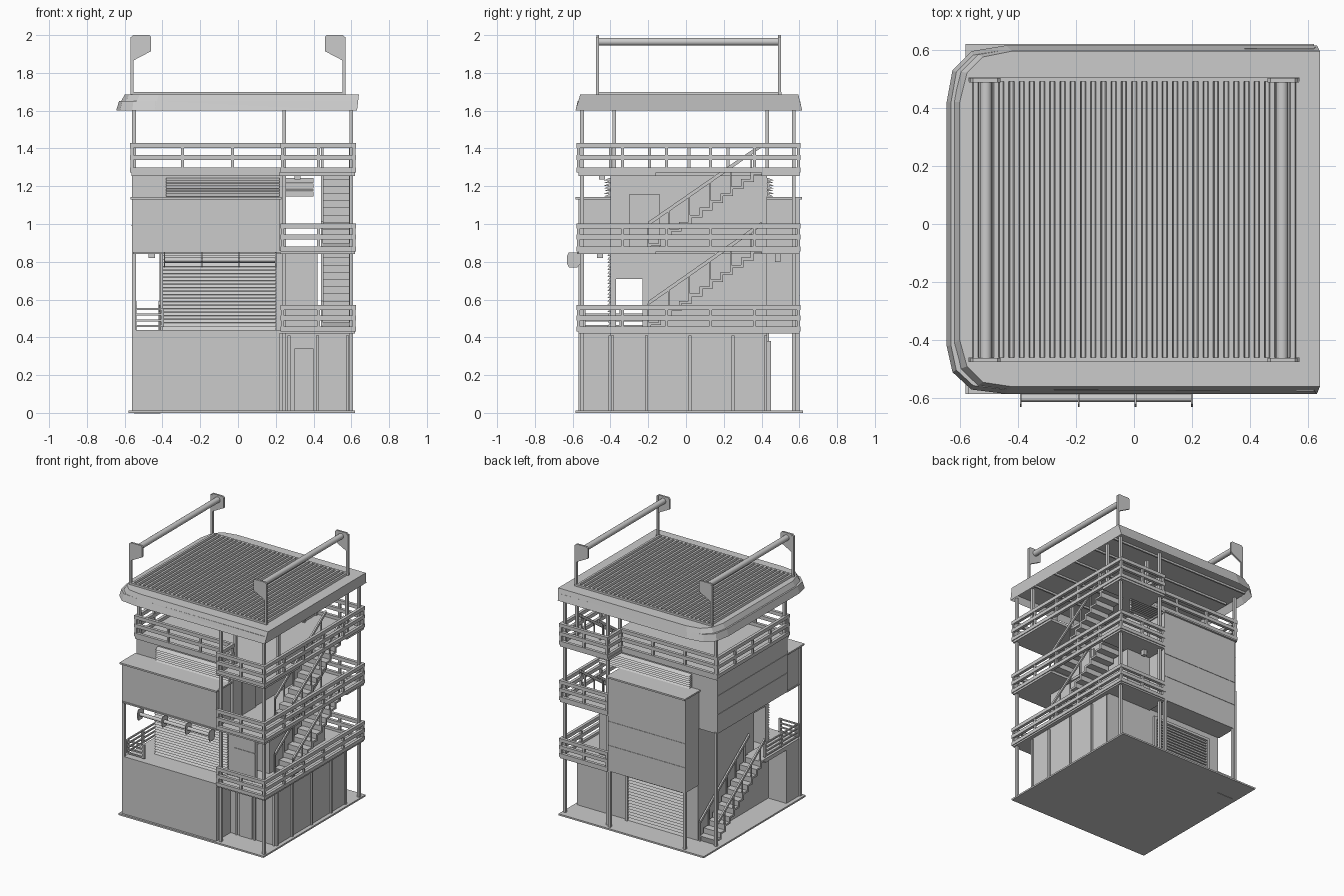
import bpy, bmesh, math
from mathutils import Vector

if "Cube" in bpy.data.objects:
    bpy.data.objects.remove(bpy.data.objects["Cube"])


def finish(name, bm):
    bmesh.ops.recalc_face_normals(bm, faces=bm.faces)
    me = bpy.data.meshes.new(name)
    bm.to_mesh(me)
    bm.free()
    ob = bpy.data.objects.new(name, me)
    bpy.context.collection.objects.link(ob)
    return ob


def add_prism(bm, pts, axis, a, b):
    """Extrude a 2D outline along an axis from a to b."""
    def place(p, t):
        q = list(p)
        q.insert(axis, t)
        return q
    lo = [bm.verts.new(place(p, a)) for p in pts]
    hi = [bm.verts.new(place(p, b)) for p in pts]
    n = len(pts)
    bm.faces.new(lo)
    bm.faces.new(hi)
    for i in range(n):
        bm.faces.new((lo[i], lo[(i + 1) % n], hi[(i + 1) % n], hi[i]))


def add_box(bm, x0, x1, y0, y1, z0, z1):
    add_prism(bm, [(x0, y0), (x1, y0), (x1, y1), (x0, y1)], 2, z0, z1)


def boxes(name, items):
    bm = bmesh.new()
    for it in items:
        add_box(bm, *it)
    return finish(name, bm)


def prisms(name, items):
    bm = bmesh.new()
    for it in items:
        add_prism(bm, *it)
    return finish(name, bm)


def circle(cx, cz, r, n):
    return [(cx + r * math.cos(2 * math.pi * i / n), cz + r * math.sin(2 * math.pi * i / n)) for i in range(n)]


def post(x, y, z0, z1, r=0.01):
    return (x - r, x + r, y - r, y + r, z0, z1)


def railing(name, path, zs, h=0.026, t=0.011, spacing=0.23, closed=False):
    """Horizontal bars along an axis-aligned path, with uprights."""
    out = []
    segs = list(zip(path, path[1:] + path[:1])) if closed else list(zip(path, path[1:]))
    for (ax, ay), (bx, by) in segs:
        x0, x1, y0, y1 = min(ax, bx), max(ax, bx), min(ay, by), max(ay, by)
        for z in zs:
            out.append((x0 - t, x1 + t, y0 - t, y1 + t, z - h / 2, z + h / 2))
        n = max(1, round(max(x1 - x0, y1 - y0) / spacing))
        for i in range(n + 1):
            out.append(post(ax + (bx - ax) * i / n, ay + (by - ay) * i / n, zs[0] - h / 2, zs[-1] + h / 2, 0.008))
    return boxes(name, out)


def stairs(name, x0, x1, ya, za, yb, zb, n):
    """Zigzag flight with a sloped handrail and uprights on both sides."""
    dy, dz = (yb - ya) / n, (zb - za) / n
    top, bot = [], []
    for i in range(n):
        top += [(ya + dy * i, za + dz * (i + 1)), (ya + dy * (i + 1), za + dz * (i + 1))]
        bot += [(ya + dy * (i + 0.25), za + dz * (i + 1) - 0.014 - dz), (ya + dy * (i + 0.25), za + dz * (i + 1) - 0.014)]
    bot.append((yb, zb - 0.014))
    items = [(top + bot[::-1], 0, x0, x1)]
    for x in (x0, x1 - 0.012):
        rail = [(ya, za + 0.13), (yb, zb + 0.13), (yb, zb + 0.152), (ya, za + 0.152)]
        items.append((rail, 0, x, x + 0.012))
        for i in range(0, n + 1, 2):
            y, z = ya + dy * i, za + dz * i
            items.append(([(y - .004, z), (y + .004, z), (y + .004, z + .14), (y - .004, z + .14)], 0, x, x + 0.01))
    return prisms(name, items)


def slats(name, x0, x1, y, z0, z1, n, depth):
    """Tilted horizontal slats; depth is signed outward along y."""
    s = (z1 - z0) / n
    return prisms(name, [([(y, z0 + s * i), (y + depth, z0 + s * i), (y + depth * 0.2, z0 + s * (i + 0.9)),
                           (y, z0 + s * (i + 0.9))], 0, x0, x1) for i in range(n)])


# Base and enclosed volumes
boxes("base_plate", [(-.58, .62, -.585, .62, 0, .012)])
boxes("ground_floor_walls", [(-.40, .59, -.40, .43, .01, .42)])
boxes("front_parapet", [(-.55, .22, -.57, -.40, .01, .44)])
boxes("middle_floor_walls", [(-.40, .42, -.40, -.37, .42, .86), (-.40, .42, -.23, .43, .42, .86),
                             (-.40, .42, -.37, -.23, .71, .86)])
boxes("upper_floor_walls", [(-.56, .24, -.40, .43, .85, 1.26)])
boxes("front_overhang", [(-.55, .22, -.57, -.40, .85, 1.13)])
boxes("back_bay", [(-.41, .22, .43, .60, .43, 1.13)])
boxes("overhang_caps", [(-.57, .23, -.585, -.40, 1.13, 1.142), (-.42, .23, .43, .615, 1.13, 1.142),
                        (-.555, .225, -.578, -.40, .842, .852)])

# Wall battens and panel seams
boxes("right_wall_battens", [(.585, .602, y - .008, y + .008, .01, .41) for y in (-.39, -.21, .02, .25, .42)])
boxes("front_wall_battens", [(x - .008, x + .008, -.41, -.395, .01, .41) for x in (.27, .42, .58)])
boxes("wall_seams", [(-.412, .222, .598, .603, z, z + .004) for z in (.62, .80)]
      + [(-.563, -.555, -.40, .43, z, z + .004) for z in (.99, 1.13)]
      + [(.25, .42, -.404, -.398, .65, .656)])

# Decks, open over the stair flights
deck = []
for z in (.42, .84, 1.255):
    deck += [(.22, .43, -.57, .60, z, z + .02), (.43, .62, -.57, -.20 if z < .5 else -.16, z, z + .02),
             (.43, .62, .40, .60, z, z + .02)]
deck[1] = (.43, .62, -.57, .60, .42, .44)
deck += [(-.565, .24, -.41, .44, 1.255, 1.275), (-.55, -.40, -.41, -.15, .41, .44)]
boxes("decks", deck)

# Stairs
stairs("right_stair_lower", .44, .60, -.20, .44, .40, .86, 11)
stairs("right_stair_upper", .44, .60, -.20, .86, .40, 1.275, 11)
stairs("left_stair", -.55, -.41, .43, .012, -.15, .44, 11)

# Railings
side = [(.235, -.57), (.615, -.57), (.615, .595), (.235, .595)]
railing("middle_railing", side, (.445, .503, .557))
railing("upper_railing", side, (.868, .932, .99))
railing("top_railing", side + [(.235, .43), (-.56, .43), (-.56, -.40), (.235, -.40)],
        (1.285, 1.352, 1.415), closed=True)
railing("left_landing_railing", [(-.40, -.54), (-.545, -.54), (-.545, -.15)], (.46, .49, .52, .55), .01, .005)

# Posts
boxes("posts", [post(x, y, .01, 1.61) for x in (.245, .60) for y in (-.55, .57)]
      + [post(-.55, y, 1.26, 1.61) for y in (-.38, .43)] + [post(.245, y, 1.26, 1.61) for y in (-.38, .43)]
      + [post(.60, y, 1.26, 1.61) for y in (-.38, .43)]
      + [post(-.55, .43, .01, .86), post(-.55, -.56, .01, 1.135), post(-.405, .59, .01, 1.135),
         post(.215, .59, .01, 1.135)])

# Shutters, louvres and doors
slats("front_shutter", -.40, .20, -.40, .44, .85, 22, -.016)
slats("garage_shutter", -.29, .17, .43, .015, .36, 16, .012)
boxes("garage_frame", [(-.31, -.29, .43, .45, .01, .38), (.17, .19, .43, .45, .01, .38), (-.31, .19, .43, .45, .36, .38)])
slats("front_louvre", -.38, .22, -.40, 1.145, 1.245, 7, -.035)
slats("back_louvre", -.35, .40, .43, 1.145, 1.245, 7, .035)
boxes("doors", [(.30, .40, -.408, -.398, .012, .34), (.238, .248, -.30, -.14, .86, 1.16)])

# Roller tube hung in front of the opening
prisms("roller_tube", [(circle(-.60, .81, .013, 12), 0, -.39, .20)])
prisms("roller_brackets", [([(-.62, .77), (-.575, .77), (-.56, .79), (-.56, .85), (-.62, .85), (-.63, .83), (-.63, .79)],
                            0, x - .003, x + .003) for x in (-.39, -.19, .005, .20)])
# Small lamps under the overhangs
boxes("lamps", [(-.475, -.44, -.47, -.44, .82, .842), (.30, .33, -.46, -.43, 1.235, 1.256), (.30, .33, .47, .50, .80, .842)])

# Roof slab: left corners rounded, sides tapered, underside recessed
low = [(.63, -.585), (.63, .615), (-.44, .615), (-.56, .595), (-.625, .53), (-.645, .42),
       (-.645, -.42), (-.625, -.51), (-.56, -.57), (-.44, -.585)]
high = [(.64, -.56), (.64, .595), (-.42, .595), (-.52, .575), (-.575, .52), (-.60, .42),
        (-.60, -.40), (-.575, -.49), (-.52, -.545), (-.42, -.56)]
bm = bmesh.new()
vl = [bm.verts.new((x, y, 1.60)) for x, y in low]
vh = [bm.verts.new((x, y, 1.685)) for x, y in high]
under = bm.faces.new(vl)
bm.faces.new(vh)
for i in range(len(low)):
    j = (i + 1) % len(low)
    bm.faces.new((vl[i], vl[j], vh[j], vh[i]))
bmesh.ops.recalc_face_normals(bm, faces=bm.faces)
bmesh.ops.inset_region(bm, faces=[under], thickness=0.015)
bmesh.ops.translate(bm, verts=under.verts, vec=Vector((0, 0, .05)))
finish("roof_slab", bm)
boxes("ceiling_beams", [(-.60, .61, y - .006, y + .006, 1.635, 1.655) for y in (-.38, -.16, .06, .28, .48)])

# Corrugated roof covering with end strips
ribs = []
for i in range(32):
    x = -.545 + i * .0352
    ribs.append(([(x - .012, 1.684), (x + .012, 1.684), (x + .008, 1.70), (x - .008, 1.70)], 1, -.46, .49))
prisms("roof_ribs", ribs)
boxes("roof_end_strips", [(-.57, .57, -.475, -.46, 1.68, 1.70), (-.57, .57, .49, .505, 1.68, 1.70)])

# Rooftop bars on posts with chamfered end plates
masts, plates, tubes = [], [], []
for s in (-1, 1):
    for y in (-.468, .495):
        masts.append(post(s * .56, y, 1.68, 1.99, .008))
        plates.append(([(s * .555, 1.865), (s * .46, 1.915), (s * .46, 1.99), (s * .47, 2.0), (s * .555, 2.0),
                        (s * .568, 1.985), (s * .568, 1.865)], 1, y - .007, y + .007))
    tubes.append((circle(s * .51, 1.965, .021, 16), 1, -.468, .495))
boxes("rooftop_posts", masts)
prisms("rooftop_end_plates", plates)
bar = prisms("rooftop_bars", tubes)
bpy.context.view_layer.objects.active = bar
bar.select_set(True)
bpy.ops.object.shade_smooth_by_angle()
